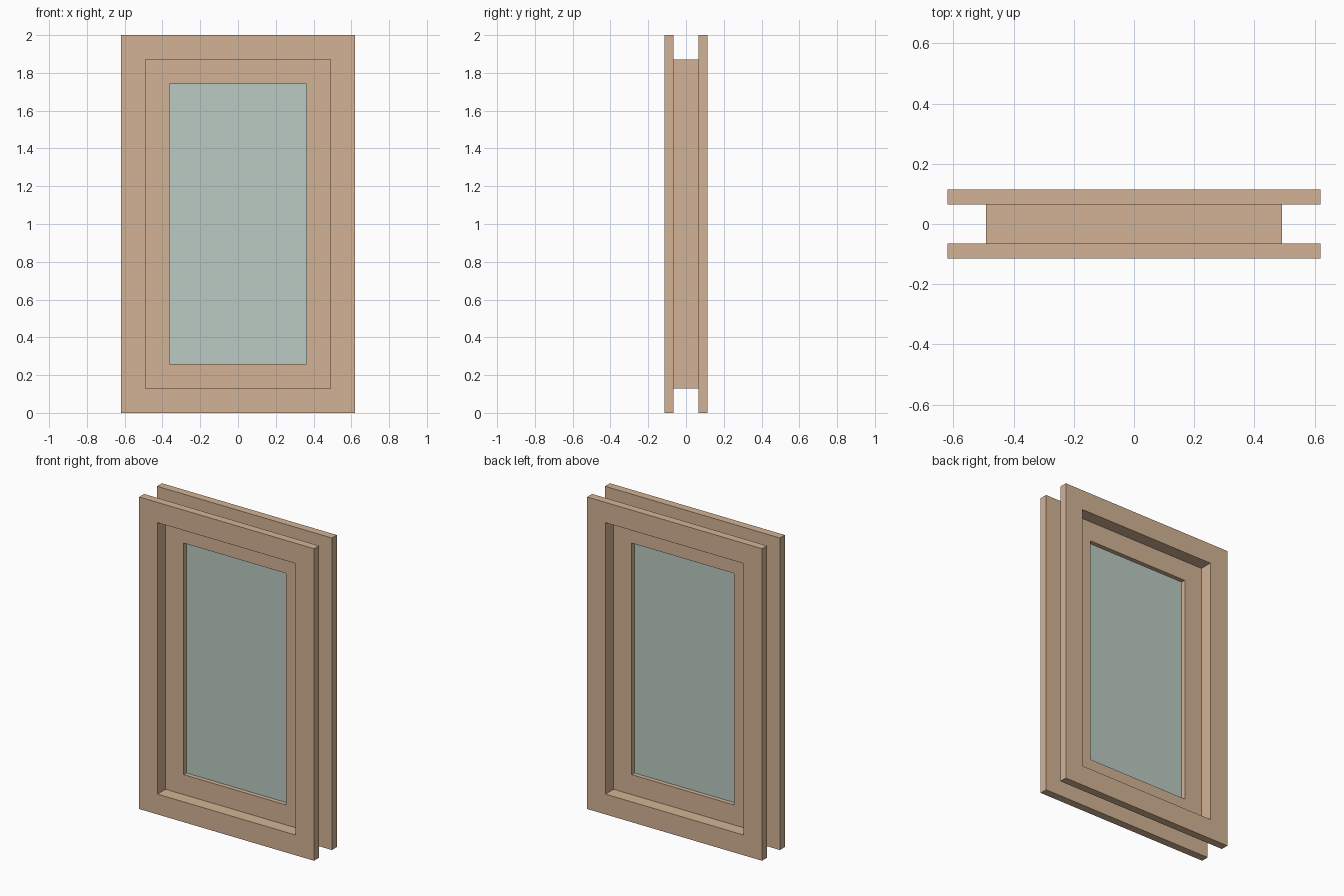
import bpy
import bmesh

if "Cube" in bpy.data.objects:
    bpy.data.objects.remove(bpy.data.objects["Cube"])

W, H = 0.62, 2.0          # half width and height of the casing
REVEAL = 0.13             # face width of the casing
GLASS_INSET = 0.258       # outer edge to visible glass


def material(name, rgb):
    m = bpy.data.materials.new(name)
    m.diffuse_color = (*rgb, 1.0)
    m.use_nodes = True
    m.node_tree.nodes["Principled BSDF"].inputs["Base Color"].default_value = m.diffuse_color
    return m


def finish(name, bm, mat):
    bmesh.ops.recalc_face_normals(bm, faces=bm.faces[:])
    me = bpy.data.meshes.new(name)
    bm.to_mesh(me)
    bm.free()
    me.materials.append(mat)
    ob = bpy.data.objects.new(name, me)
    bpy.context.collection.objects.link(ob)
    return ob


def mitred_frame(name, profile, mat):
    """Sweep a closed (inset, y) profile around the window rectangle."""
    bm = bmesh.new()
    loops = []
    for sx, top in ((-1, 0), (1, 0), (1, 1), (-1, 1)):
        loops.append([bm.verts.new((sx * (W - d), y, H - d if top else d))
                      for d, y in profile])
    n = len(profile)
    for i in range(4):
        a, b = loops[i], loops[(i + 1) % 4]
        for j in range(n):
            k = (j + 1) % n
            bm.faces.new((a[j], a[k], b[k], b[j]))
    return finish(name, bm, mat)


wood = material("wood", (0.65, 0.45, 0.30))
pane = material("pane", (0.50, 0.60, 0.55))

# Front and back casings joined by the thin jamb lining
half = [(REVEAL, -0.115), (0, -0.115), (0, -0.065), (REVEAL - 0.001, -0.065)]
mitred_frame("casing_and_jamb", half + [(d, -y) for d, y in reversed(half)], wood)

# Sash set back inside the jamb
S = 0.033
mitred_frame("sash", [(REVEAL, -S), (GLASS_INSET, -S), (GLASS_INSET, S), (REVEAL, S)], wood)

# Glass pane
bm = bmesh.new()
bmesh.ops.create_cube(bm, size=1)
bmesh.ops.scale(bm, vec=(2 * (W - GLASS_INSET), 0.01, H - 2 * GLASS_INSET), verts=bm.verts)
bmesh.ops.translate(bm, vec=(0, 0, H / 2), verts=bm.verts)
finish("glass", bm, pane)
